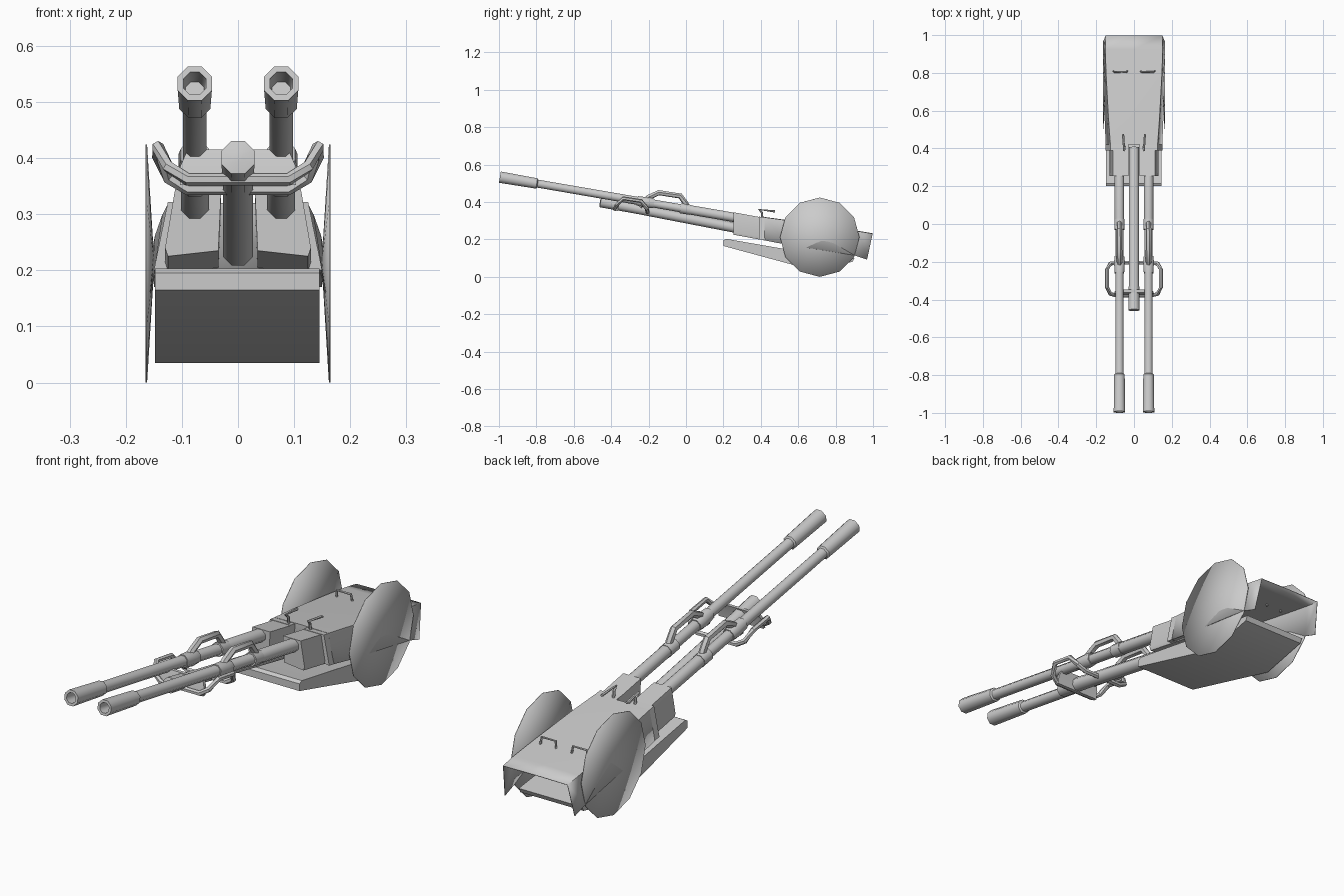
import bpy, bmesh, math
from mathutils import Vector

if "Cube" in bpy.data.objects:
    bpy.data.objects.remove(bpy.data.objects["Cube"])


def finish(name, bm, thickness=0.0, angle=35):
    bmesh.ops.recalc_face_normals(bm, faces=bm.faces)
    me = bpy.data.meshes.new(name)
    bm.to_mesh(me)
    bm.free()
    ob = bpy.data.objects.new(name, me)
    bpy.context.collection.objects.link(ob)
    bpy.ops.object.select_all(action='DESELECT')
    ob.select_set(True)
    bpy.context.view_layer.objects.active = ob
    bpy.ops.object.shade_smooth_by_angle(angle=math.radians(angle))
    if thickness:
        mod = ob.modifiers.new("Thickness", 'SOLIDIFY')
        mod.thickness = thickness
    return ob


def loft(name, sections, closed=True, caps=(True, True), thickness=0.0, loop=False, angle=35):
    """Skin a list of equal-length point rings."""
    bm = bmesh.new()
    rings = [[bm.verts.new(p) for p in s] for s in sections]
    n = len(rings[0])
    pairs = list(zip(rings, rings[1:])) + ([(rings[-1], rings[0])] if loop else [])
    for a, b in pairs:
        for i in range(n if closed else n - 1):
            j = (i + 1) % n
            bm.faces.new((a[i], a[j], b[j], b[i]))
    if caps[0] and not loop:
        bm.faces.new(rings[0])
    if caps[1] and not loop:
        bm.faces.new(rings[-1])
    return finish(name, bm, thickness, angle)


def lathe(name, start, end, profile, n=8):
    """Turned part: profile is (distance along axis, radius)."""
    start, end = Vector(start), Vector(end)
    d = (end - start).normalized()
    u = Vector((1, 0, 0))
    v = d.cross(u).normalized()
    rings = []
    for t, r in profile:
        rings.append([start + d * t + (u * math.cos(a) + v * math.sin(a)) * r
                      for a in [2 * math.pi * (k + 0.5) / n for k in range(n)]])
    return loft(name, rings, angle=50)


def pipe(name, pts, r, n=6, cyclic=False):
    """Bent rod through a list of points, with mitred corners."""
    pts = [Vector(p) for p in pts]
    m = len(pts)
    rings = []
    u = None
    for i, p in enumerate(pts):
        a = pts[i - 1] if (i or cyclic) else p
        b = pts[(i + 1) % m] if (i < m - 1 or cyclic) else p
        t = ((p - a).normalized() + (b - p).normalized()).normalized()
        if u is None:
            u = t.orthogonal()
            if cyclic:
                u = Vector((0, 0, 1))
        u = (Vector((0, 0, 1)) if cyclic else u)
        u = (u - t * u.dot(t)).normalized()
        v = t.cross(u)
        rings.append([p + (u * math.cos(2 * math.pi * k / n) + v * math.sin(2 * math.pi * k / n)) * r
                      for k in range(n)])
    return loft(name, rings, loop=cyclic)


SLOPE = -0.172


def axis_z(y):
    return 0.533 + SLOPE * (y + 0.995)


for s, side in ((-1, "left"), (1, "right")):
    x = s * 0.077
    # Barrel with wider muzzle and open bore
    lathe(side + "_barrel", (x, -0.995, axis_z(-0.995)), (x, 0.4, axis_z(0.4)),
          [(0.08, 0.018), (0, 0.022), (0, 0.033), (0.2, 0.03), (0.205, 0.023),
           (1.0, 0.023), (1.02, 0.027), (1.35, 0.027)])

    # Carry handle arched over the barrel, with collar at its rear foot
    path = [(-0.25, 0.375), (-0.2, 0.425), (-0.145, 0.45), (-0.03, 0.432), (0.0, 0.39), (0.01, 0.35)]
    pipe(side + "_carry_handle", [(x, y, z) for y, z in path], 0.015)
    lathe(side + "_barrel_collar", (x, -0.03, axis_z(-0.03)), (x, 0.02, axis_z(0.02)),
          [(0, 0.029), (0.055, 0.029)])
    lathe(side + "_front_collar", (x, -0.26, axis_z(-0.26)), (x, 0.0, axis_z(0.0)),
          [(0, 0.027), (0.06, 0.031), (0.09, 0.027)])

    # Receiver block
    prof = [(0.03, 0.345), (0.112, 0.345), (0.13, 0.24), (0.125, 0.225), (0.035, 0.235)]
    loft(side + "_receiver", [[(s * px, y, pz + dz) for px, pz in prof]
                              for y, dz in ((0.255, 0), (0.5, -0.045))])

    # Rear plate of the receiver, flaring outwards
    prof = [(0.03, 0.322), (0.125, 0.322), (0.15, 0.2), (0.035, 0.215)]
    loft(side + "_receiver_shoulder", [[(s * px, y, pz + dz) for px, pz in prof]
                                       for y, dz in ((0.39, 0), (0.58, -0.03))])

    # Shallow dish-shaped side shield
    bm = bmesh.new()
    hub = bm.verts.new((s * 0.152, 0.715, 0.212))
    rim = [bm.verts.new((s * 0.165, 0.715 + 0.212 * math.cos(k * math.pi / 6),
                         0.212 + 0.212 * math.sin(k * math.pi / 6))) for k in range(12)]
    for k in range(12):
        bm.faces.new((hub, rim[k], rim[(k + 1) % 12]))
    finish(side + "_side_shield", bm, 0.003)

    # Cocking lever and lifting staple on the cover
    pipe(side + "_cocking_lever", [(s * 0.05, 0.41, 0.30), (s * 0.05, 0.405, 0.345),
                                   (s * 0.052, 0.39, 0.36), (s * 0.058, 0.475, 0.35)], 0.006)
    pipe(side + "_staple", [(s * 0.035, 0.81, 0.25), (s * 0.04, 0.805, 0.29),
                            (s * 0.105, 0.805, 0.29), (s * 0.11, 0.81, 0.25)], 0.005)

# Central tube with blunt pointed tip
lathe("centre_tube", (0, -0.46, 0.402), (0, 0.42, 0.232),
      [(0, 0.01), (0.004, 0.032), (0.2, 0.029), (0.88, 0.029)], 8)

# Grip ring around both barrels
half = [(0.09, -0.38, 0.362), (0.125, -0.37, 0.385), (0.143, -0.335, 0.42),
        (0.143, -0.24, 0.405), (0.125, -0.21, 0.365), (0.09, -0.205, 0.345)]
pipe("grip_ring", half + [(-a, b, c) for a, b, c in reversed(half)], 0.011, 6, True)

# Bridge plate joining barrels and tube
loft("bridge_plate", [[(-w, y, z), (w, y, z), (w, y + 0.014, z), (-w, y + 0.014, z)]
                      for w, y, z in ((0.103, -0.378, 0.352), (0.103, -0.372, 0.385),
                                      (0.09, -0.362, 0.415))])

# Folded sheet cover, open below and at the rear
cover = [(0.42, 0.42, 0.125, 0.318, 0.15, 0.195), (0.56, 0.55, 0.135, 0.299, 0.155, 0.17),
         (0.80, 0.78, 0.148, 0.262, 0.162, 0.135), (0.925, 0.90, 0.152, 0.243, 0.165, 0.115),
         (0.998, 0.968, 0.15, 0.231, 0.163, 0.092)]
loft("top_cover", [[(-wb, yb, zb), (-wt, yt, zt), (0, yt, zt + 0.002), (wt, yt, zt), (wb, yb, zb)]
                   for yt, yb, wt, zt, wb, zb in cover],
     closed=False, caps=(True, False), thickness=0.003)

# Belly tray under the receivers
tray = [(0.2, 0.165), (0.2, 0.195), (0.215, 0.203), (0.55, 0.145), (0.9, 0.1), (0.89, 0.08), (0.68, 0.035)]
loft("belly_tray", [[(x, y, z) for y, z in tray] for x in (-0.148, 0.145)])
